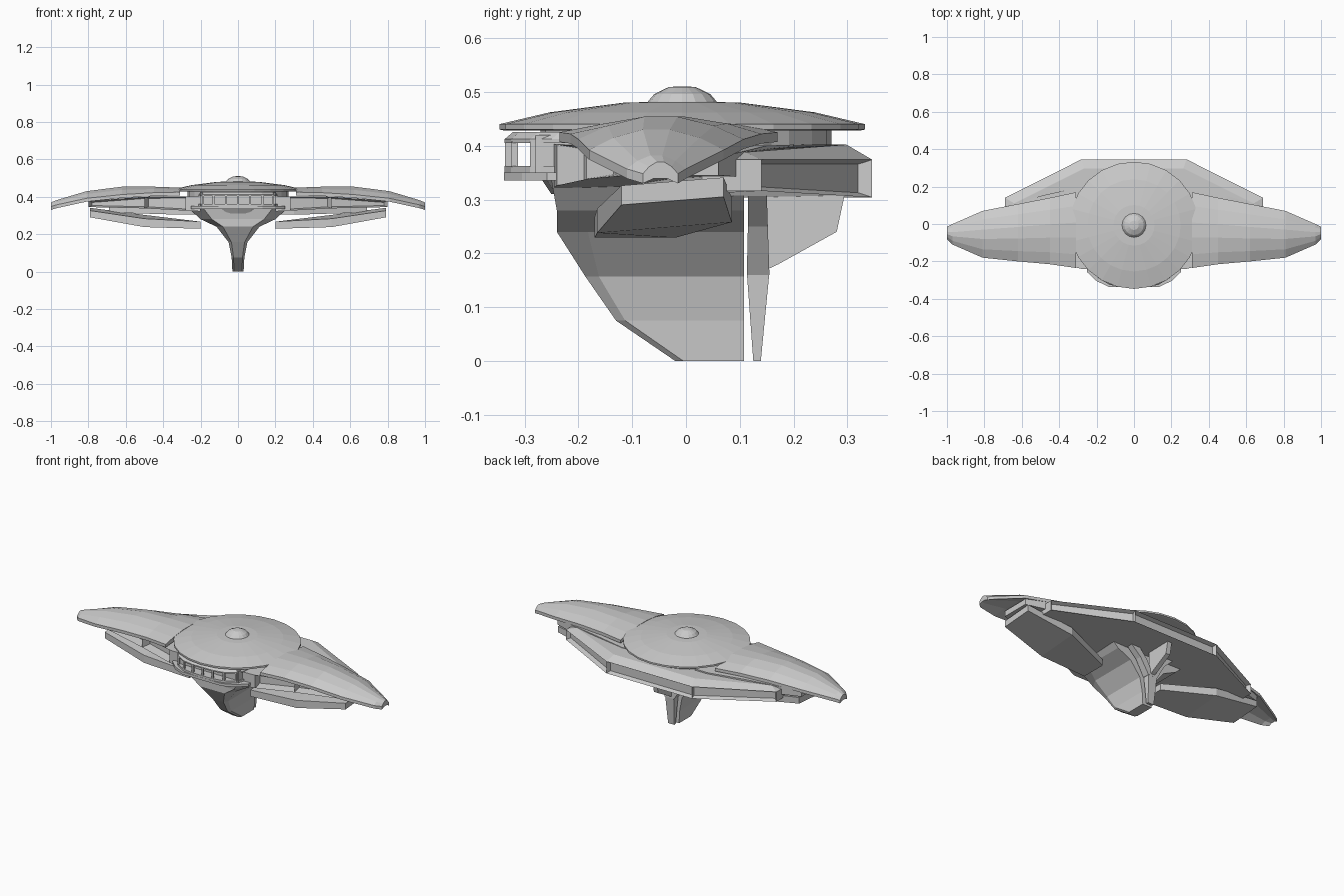
import bpy, bmesh
from math import sin, cos, pi

if "Cube" in bpy.data.objects:
    bpy.data.objects.remove(bpy.data.objects["Cube"])


def finish(name, bm, mirror=False):
    bmesh.ops.recalc_face_normals(bm, faces=bm.faces[:])
    me = bpy.data.meshes.new(name)
    bm.to_mesh(me)
    bm.free()
    ob = bpy.data.objects.new(name, me)
    bpy.context.collection.objects.link(ob)
    if mirror:
        ob.modifiers.new("Mirror", 'MIRROR').use_clip = False
    return ob


def loft(name, rings, mirror=False, recess=None, thick=0.01, depth=0.03):
    """Join equal-length rings of points, cap the ends, optionally recess some faces."""
    bm = bmesh.new()
    vr = [[bm.verts.new(p) for p in r] for r in rings]
    n = len(rings[0])
    for a, b in zip(vr, vr[1:]):
        for i in range(n):
            j = (i + 1) % n
            bm.faces.new((a[i], a[j], b[j], b[i]))
    bm.faces.new(vr[0][::-1])
    bm.faces.new(vr[-1])
    bmesh.ops.recalc_face_normals(bm, faces=bm.faces[:])
    if recess:
        fs = [f for f in bm.faces if recess(f)]
        bmesh.ops.inset_individual(bm, faces=fs, thickness=thick, depth=-depth)
    return finish(name, bm, mirror)


def lathe(name, profile, n, sy=1.0, y0=0.0):
    rings = [[(r * cos(2 * pi * i / n), y0 + sy * r * sin(2 * pi * i / n), z)
              for i in range(n)] for r, z in profile]
    return loft(name, rings)


def prism(name, outline, z0, z1):
    return loft(name, [[(x, y, z) for x, y in outline] for z in (z0, z1)])


def sym(half):
    """Complete a half outline (x > 0) by mirroring it."""
    return half + [(-x, y) for x, y in reversed(half)]


# Saucer, its dome and the neck beneath
lathe("saucer", [(0.335, 0.428), (0.345, 0.43), (0.345, 0.44), (0.25, 0.462),
                 (0.11, 0.48), (0.03, 0.482)], 24, 0.985, -0.007)
lathe("dome", [(0.065, 0.475), (0.064, 0.482), (0.052, 0.496), (0.025, 0.509),
               (0.01, 0.51)], 16, 1, -0.007)
lathe("neck", [(0.25, 0.31), (0.27, 0.34), (0.27, 0.43)], 24)

# Upper wings: arched thin shells drooping to the tip
wing = []
for x, yf, yb, ze, zt in [(0.31, -0.235, 0.17, 0.425, 0.449),
                          (0.45, -0.215, 0.14, 0.422, 0.454),
                          (0.62, -0.2, 0.107, 0.412, 0.454),
                          (0.81, -0.18, 0.07, 0.392, 0.43),
                          (0.97, -0.11, 0.0, 0.357, 0.382),
                          (1.0, -0.08, -0.015, 0.348, 0.37)]:
    d, h, t = yb - yf, zt - ze, 0.018
    top = [(x, yf + d * u, ze + h * k) for u, k in
           [(0, 0), (0.18, 0.6), (0.4, 1), (0.6, 1), (0.82, 0.6), (1, 0)]]
    wing.append(top + [(x, yb, ze - t), (x, yb - d * 0.3, ze - t + h * 0.4),
                       (x, yf + d * 0.3, ze - t + h * 0.4), (x, yf, ze - t)])
loft("upper_wing", wing, True)

# Middle hull under the wings, with tapering recesses along the leading edge
mid = [[(x, yf, zb), (x, yf, zt), (x, yb, zt), (x, yb, zb)]
       for x, yf, yb, zb, zt in [(0.2, -0.245, 0.2, 0.322, 0.403),
                                 (0.28, -0.24, 0.2, 0.326, 0.402),
                                 (0.5, -0.185, 0.15, 0.338, 0.4),
                                 (0.8, -0.11, 0.06, 0.345, 0.378)]]
loft("middle_hull", mid, True,
     lambda f: f.normal.y < -0.7 and f.calc_center_median().x > 0.3, 0.012, 0.05)

# Rear hull with a chamfered top and recessed rear faces
outer = sym([(0.3, -0.1), (0.69, 0.03), (0.69, 0.14), (0.28, 0.346)])
inner = sym([(0.28, -0.08), (0.64, 0.03), (0.64, 0.11), (0.265, 0.298)])
rear = [[(x, y, (0.316 if abs(x) > 0.6 else 0.304)) for x, y in outer],
        [(x, y, 0.374) for x, y in outer],
        [(x, y, (0.388 if abs(x) > 0.6 else 0.402)) for x, y in inner]]
loft("rear_hull", rear, False,
     lambda f: f.normal.y > 0.5 and abs(f.normal.z) < 0.2, 0.012, 0.025)

# Lower wings
low = [[(x, yf, bf), (x, yf, bf + h), (x, yb, bb + h), (x, yb, bb)]
       for x, yf, yb, bf, bb, h in [(0.2, -0.17, -0.02, 0.229, 0.229, 0.038),
                                    (0.5, -0.165, 0.085, 0.238, 0.258, 0.045),
                                    (0.79, -0.12, 0.07, 0.29, 0.305, 0.036)]]
loft("lower_wing", low, True)

# Keel: flares wide at the top, swept-back front edge
keel = []
for z, yf, yb, w in [(0, -0.02, 0.108, 0.03), (0.075, -0.13, 0.108, 0.034),
                     (0.157, -0.187, 0.108, 0.05), (0.24, -0.24, 0.108, 0.115),
                     (0.28, -0.24, 0.108, 0.2), (0.335, -0.25, 0.108, 0.26)]:
    keel.append([(x, y, z) for x, y in sym([(w * 0.7, yf), (w, yf + w * 0.5), (w, yb)])])
loft("keel", keel)

# Rear strut: a stem splitting into two arms, with a fin behind
def block(cx, w, y0, y1, z):
    return [(cx - w, y0, z), (cx + w, y0, z), (cx + w, y1, z), (cx - w, y1, z)]

loft("strut_stem", [block(0, 0.02, 0.125, 0.139, 0), block(0, 0.028, 0.113, 0.155, 0.165),
                    block(0, 0.02, 0.115, 0.15, 0.19)])
loft("strut_arm", [block(0.012, 0.018, 0.113, 0.155, 0.16),
                   block(0.06, 0.022, 0.115, 0.152, 0.25),
                   block(0.12, 0.03, 0.115, 0.15, 0.315)], True)
fin = [(0.14, 0.165), (0.172, 0.18), (0.28, 0.24), (0.295, 0.31), (0.14, 0.31)]
loft("rear_fin", [[(x, y, z) for y, z in fin] for x in (-0.014, 0.014)])

# Bridge: floor ledge, sill, roof and open window posts
ledge = sym([(0.13, -0.338), (0.2, -0.305), (0.25, -0.258), (0.25, -0.2)])
room = sym([(0.065, -0.337), (0.13, -0.325), (0.19, -0.29), (0.21, -0.25), (0.21, -0.2)])
prism("bridge_floor", ledge, 0.335, 0.35)
prism("bridge_sill", room, 0.35, 0.362)
loft("bridge_roof", [[(x, y, 0.405) for x, y in room], [(x, y, 0.412) for x, y in room],
                     [(x * 0.96, y + 0.015, 0.425) for x, y in room]])
prism("bridge_core", [(-0.2, -0.28), (0.2, -0.28), (0.2, -0.2), (-0.2, -0.2)], 0.34, 0.42)
for i, (x, y) in enumerate([(0, -0.332), (0.065, -0.332), (0.13, -0.32), (0.188, -0.286)]):
    for s in ((1, -1) if x else (1,)):
        loft("window_post", [block(s * x, 0.005, y - 0.004, y + 0.008, z)
                             for z in (0.36, 0.408)])
